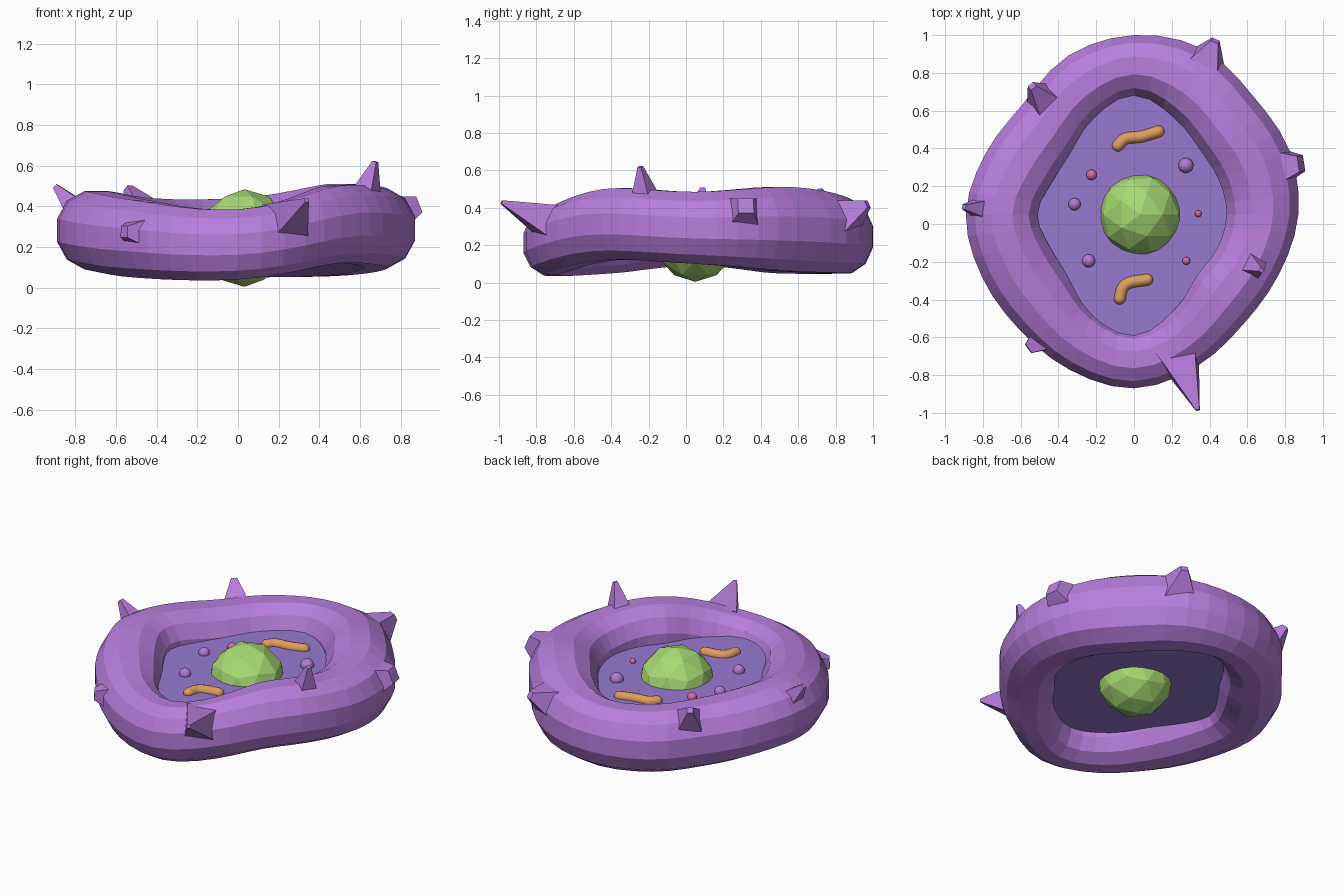
import bpy, bmesh
from math import sin, cos, pi, tau, floor, sqrt
from mathutils import Vector

if "Cube" in bpy.data.objects:
    bpy.data.objects.remove(bpy.data.objects["Cube"])

CY, MEMBRANE_TOP, MEMBRANE_BOTTOM, SEGS, SIDES = 0.05, 0.305, 0.19, 48, 12


def material(name, rgb):
    m = bpy.data.materials.new(name)
    m.diffuse_color = (*rgb, 1)
    m.use_nodes = True
    m.node_tree.nodes["Principled BSDF"].inputs["Base Color"].default_value = m.diffuse_color
    return m


WALL = material("wall_purple", (0.48, 0.21, 0.73))
MEMB = material("membrane_violet", (0.31, 0.19, 0.63))
GREEN = material("nucleus_green", (0.39, 0.70, 0.17))
ORANGE = material("orange", (0.74, 0.34, 0.11))
LILAC = material("lilac", (0.45, 0.20, 0.66))
PINK = material("pink", (0.70, 0.15, 0.38))


def finish(bm, name, mat, smooth=False):
    bmesh.ops.recalc_face_normals(bm, faces=bm.faces)
    me = bpy.data.meshes.new(name)
    bm.to_mesh(me)
    bm.free()
    me.materials.append(mat)
    for p in me.polygons:
        p.use_smooth = smooth
    ob = bpy.data.objects.new(name, me)
    bpy.context.collection.objects.link(ob)
    return ob


def spline(a, b, c, d, f):
    return b + (c - a) * (f / 2) + (a * 2 - b * 5 + c * 4 - d) * (f * f / 2) \
        + ((b - c) * 3 + d - a) * (f ** 3 / 2)


def around(vals, t):
    """Smooth periodic value for t in 0..1."""
    n = len(vals)
    i = floor(t * n)
    return spline(*(vals[(i + k) % n] for k in (-1, 0, 1, 2)), t * n - i)


def loft(bm, rings, closed):
    vs = [[bm.verts.new(p) for p in r] for r in rings]
    n = len(vs[0])
    for i in range(len(vs) if closed else len(vs) - 1):
        a, b = vs[i], vs[(i + 1) % len(vs)]
        for j in range(n):
            bm.faces.new((a[j], a[(j + 1) % n], b[(j + 1) % n], b[j]))
    if not closed:
        bm.faces.new(vs[0])
        bm.faces.new(vs[-1])


# Cell wall: outer / inner radius and top / bottom height round the ring
OUTER = [.87, .89, .89, .95, .95, .91, .83, .85, .89, .87, .86, .89, .92, .87, .82, .83]
INNER = [.49, .485, .49, .555, .63, .55, .47, .465, .51, .475, .48, .56, .62, .55, .465, .475]
TOP = [.485, .51, .44, .44, .475, .43, .385, .50]
BOTTOM = [.10, .06, .05, .05, .09, .05, .04, .12]


def signed_pow(v):
    return (abs(v) ** 0.93) * (1 if v > 0 else -1)


rings, rim = [], []
k = 1 / signed_pow(cos(pi / SIDES))
for i in range(SEGS):
    t = i / SEGS
    o, n, zt, zb = (around(v, t) for v in (OUTER, INNER, TOP, BOTTOM))
    a = t * tau
    ring = []
    for j in range(SIDES):
        b = (j + .5) * tau / SIDES
        r = (o + n) / 2 + k * signed_pow(cos(b)) * (o - n) / 2
        z = (zt + zb) / 2 + k * signed_pow(sin(b)) * (zt - zb) / 2
        ring.append((r * cos(a), CY + r * sin(a), z))
    rings.append(ring)
    rim.append(((n + .05) * cos(a), CY + (n + .05) * sin(a)))
bm = bmesh.new()
loft(bm, rings, True)
finish(bm, "cell_wall", WALL)

# Slab of membrane filling the opening
bm = bmesh.new()
loft(bm, [[(x, y, z) for x, y in rim] for z in (MEMBRANE_BOTTOM, MEMBRANE_TOP)], False)
finish(bm, "membrane", MEMB)

# Faceted nucleus
bm = bmesh.new()
bmesh.ops.create_icosphere(bm, subdivisions=2, radius=.24)
bmesh.ops.scale(bm, vec=(.95, .95, 1), verts=bm.verts)
bmesh.ops.translate(bm, vec=(.032, .05, .244), verts=bm.verts)
finish(bm, "nucleus", GREEN)

# Blunt square spikes: base centre, tip, base radius, tip radius
SPIKES = [((.63, -.22, .46), (.675, -.245, .62), .09, .016),
          ((.76, .30, .36), (.885, .32, .41), .15, .06),
          ((.37, .84, .35), (.43, .97, .42), .16, .03),
          ((-.49, .67, .40), (-.54, .73, .49), .10, .025),
          ((-.80, .08, .39), (-.90, .09, .50), .085, .018),
          ((-.49, -.61, .27), (-.56, -.66, .275), .11, .04),
          ((.24, -.71, .32), (.338, -.985, .43), .15, .014)]
for i, (base, tip, rb, rt) in enumerate(SPIKES):
    base, tip = Vector(base), Vector(tip)
    axis = tip - base
    base -= axis.normalized() * .03
    q = axis.to_track_quat('Z', 'Y')
    bm = bmesh.new()
    loft(bm, [[c + q @ Vector((r * cos((j + .5) * pi / 2), r * sin((j + .5) * pi / 2), 0))
               for j in range(4)] for c, r in ((base, rb), (tip, rt))], False)
    finish(bm, f"spike_{i + 1}", WALL)


# Bent, round-ended energy bodies
def sausage(name, pts, r, z):
    p = [Vector((x, y, z)) for x, y in pts]
    p = [p[0] * 2 - p[1]] + p + [p[-1] * 2 - p[-2]]
    path = [spline(*p[s:s + 4], f / 6) for s in range(len(p) - 3) for f in range(6)] + [p[-2]]
    tans = [(path[min(i + 1, len(path) - 1)] - path[max(i - 1, 0)]).normalized()
            for i in range(len(path))]
    caps = [(h, sqrt(1 - h * h)) for h in (.98, .85, .6, .3)]
    st = [(path[0] - tans[0] * h * r, tans[0], w) for h, w in caps]
    st += [(c, d, 1) for c, d in zip(path, tans)]
    st += [(path[-1] + tans[-1] * h * r, tans[-1], w) for h, w in reversed(caps)]
    rings = []
    for c, d, w in st:
        side = Vector((-d.y, d.x, 0))
        rings.append([c + (side * cos(a * tau / 12) + Vector((0, 0, sin(a * tau / 12)))) * r * w
                      for a in range(12)])
    bm = bmesh.new()
    loft(bm, rings, False)
    finish(bm, name, ORANGE, True)


sausage("energy_body_back", [(-.085, .415), (-.045, .452), (.04, .463), (.13, .49)], .031, .31)
sausage("energy_body_front", [(-.075, -.395), (-.06, -.34), (-.02, -.31), (.07, -.295)], .031, .31)

# Small round vesicles
for i, (x, y, r, mat) in enumerate([(.275, .31, .04, LILAC), (-.315, .105, .033, LILAC),
                                    (-.24, -.195, .035, LILAC), (-.225, .26, .028, PINK),
                                    (.34, .055, .018, PINK), (.277, -.195, .021, PINK)]):
    bm = bmesh.new()
    bmesh.ops.create_uvsphere(bm, u_segments=16, v_segments=10, radius=r)
    bmesh.ops.translate(bm, vec=(x, y, MEMBRANE_TOP + .008), verts=bm.verts)
    finish(bm, f"vesicle_{i + 1}", mat, True)
